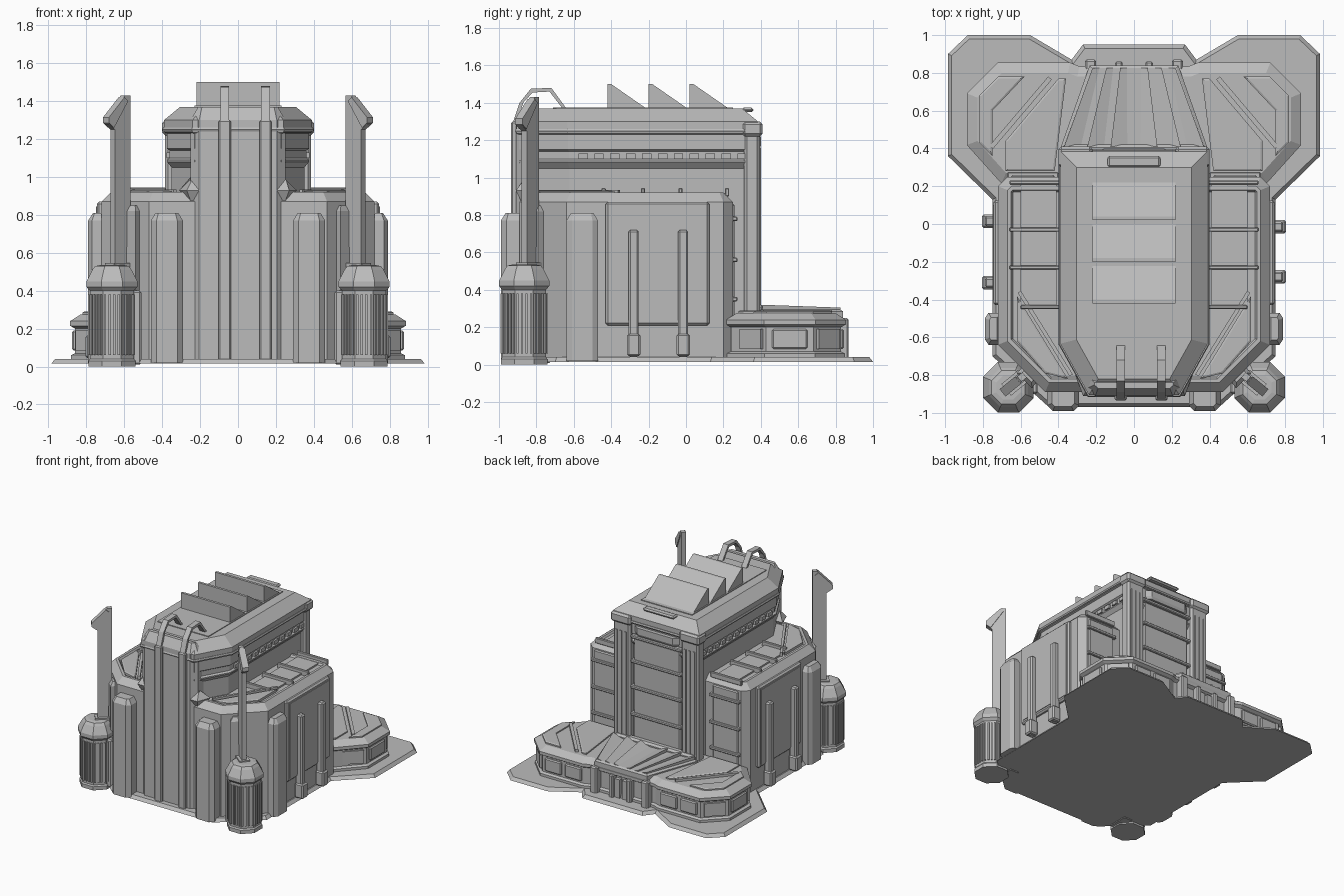
import bpy
import bmesh
from math import cos, sin, pi
from mathutils import Vector

default_cube = bpy.data.objects.get("Cube")
if default_cube:
    bpy.data.objects.remove(default_cube, do_unlink=True)

grey = bpy.data.materials.new("concrete grey")
grey.use_nodes = True
grey.diffuse_color = (.5, .5, .5, 1)
grey.node_tree.nodes["Principled BSDF"].inputs["Base Color"].default_value = grey.diffuse_color


def finish(name, bm):
    """Turn a bmesh into a named, flat shaded object."""
    bmesh.ops.recalc_face_normals(bm, faces=bm.faces)
    mesh = bpy.data.meshes.new(name)
    bm.to_mesh(mesh)
    bm.free()
    mesh.materials.append(grey)
    obj = bpy.data.objects.new(name, mesh)
    bpy.context.collection.objects.link(obj)
    return obj


def skin(name, rings):
    """Join rings of points with walls and close both ends."""
    bm = bmesh.new()
    loops = [[bm.verts.new(p) for p in ring] for ring in rings]
    for low, high in zip(loops, loops[1:]):
        for i in range(len(low)):
            j = (i + 1) % len(low)
            bm.faces.new((low[i], low[j], high[j], high[i]))
    bm.faces.new(loops[0])
    bm.faces.new(loops[-1])
    return finish(name, bm)


def inset(outline, distance):
    """Move every edge of an outline inward by a distance."""
    pts = [Vector(p) for p in outline]
    if sum(a.x * b.y - b.x * a.y for a, b in zip(pts, pts[1:] + pts[:1])) < 0:
        pts.reverse()
    moved = []
    for i, p in enumerate(pts):
        before = (p - pts[i - 1]).normalized()
        after = (pts[(i + 1) % len(pts)] - p).normalized()
        n1 = Vector((-before.y, before.x))
        n2 = Vector((-after.y, after.x))
        moved.append(p + (n1 + n2) * distance / (1 + n1.dot(n2)))
    return moved


def stack(name, outline, steps):
    """Stack insets of a plan outline; each step is (height, inset)."""
    return skin(name, [[(p.x, p.y, z) for p in inset(outline, d)] for z, d in steps])


def both(half):
    """Complete a right half outline with its mirror image."""
    return half + [(-x, y) for x, y in reversed(half)]


def flip(points, side):
    return [(side * x, y) for x, y in points]


def extrude(name, profile, origin, along, thickness):
    """Extrude an upright profile that runs in a horizontal direction."""
    u = Vector((along[0], along[1], 0)).normalized()
    w = Vector((-u.y, u.x, 0)) * thickness / 2
    base = [Vector(origin) + u * a + Vector((0, 0, z)) for a, z in profile]
    return skin(name, [[p - w for p in base], [p + w for p in base]])


def box(name, x, y, z, bevel=0):
    """Box from three (low, high) ranges, with an optional bevel."""
    bm = bmesh.new()
    bmesh.ops.create_cube(bm, size=1)
    for v in bm.verts:
        v.co = [r[0] if c < 0 else r[1] for c, r in zip(v.co, (x, y, z))]
    if bevel:
        bmesh.ops.bevel(bm, geom=bm.edges[:], offset=bevel, segments=1, affect='EDGES')
    return finish(name, bm)


def span(side, a, b):
    return sorted((side * a, side * b))


def around(centre, half):
    return (centre - half, centre + half)


# Ground plate
stack("base_plate", both([(.27, .95), (.33, .87), (.55, 1), (.88, 1), (.985, .9), (.985, .36),
                          (.75, .13), (.75, -.7), (.45, -.97)]), [(.015, 0), (.04, .02)])

# Main hall: wide lower body with a sunken roof
stack("lower_body", both([(.67, .25), (.72, .2), (.72, -.64), (.47, -.89)]),
      [(.03, 0), (.87, 0), (.92, .05), (.92, .07), (.905, .08)])

# Tall central block with overhanging crown
tall = both([(.375, .37), (.375, -.63), (.23, -.89)])
stack("upper_block", tall, [(.03, .025), (1.05, .025), (1.08, 0), (1.09, 0), (1.1, .015), (1.14, .015),
                            (1.15, 0), (1.23, 0), (1.235, -.015), (1.3, -.015), (1.37, .07)])
stack("crown_trim", tall, [(1.24, -.02), (1.25, -.025), (1.26, -.02)])
for side in (-1, 1):
    for i in range(11):
        box("cornice_tooth", span(side, .34, .376), around(-.55 + i * .085, .025), (1.1, 1.13))

# Front spine with two riser pipes that loop over the roof edge
stack("front_spine", both([(.25, -.8), (.25, -.87), (.205, -.91)]), [(.03, 0), (1.3, 0), (1.37, .04)])
arch = [(-.93, 1.28), (-.89, 1.4), (-.83, 1.475), (-.72, 1.48), (-.64, 1.37)]
inner = [(-.91, 1.28), (-.87, 1.4), (-.82, 1.455), (-.73, 1.46), (-.66, 1.37)]
for x in (-.07, .145):
    box("riser_pipe", around(x, .032), (-.935, -.88), (.03, 1.3), .008)
    extrude("pipe_arch", arch + inner[::-1], (x, 0, 0), (0, 1), .045)
for side in (-1, 1):
    stack("spine_shoulder", flip([(.2, -.8), (.2, -.91), (.27, -.91), (.31, -.8)], side),
          [(.87, .03), (.93, 0), (1, .05)])

# Roof tray, cross bars and sawtooth skylights
box("roof_tray", (-.23, .23), (-.71, .25), (1.36, 1.376))
for y in (-.41, -.19, .03):
    extrude("sawtooth_skylight", [(0, 1.36), (0, 1.5), (.02, 1.5), (.2, 1.375), (.2, 1.36)],
            (0, y - .01, 0), (0, 1), .44)
box("roof_back_vent", (-.14, .14), (.3, .36), (1.35, 1.375), .01)

for side in (-1, 1):
    # Wing roof: cross bars and raised corner plate
    for y in (.22, -.03, -.23, -.44):
        box("wing_roof_bar", span(side, .38, .66 if y > -.4 else .6), around(y, .011), (.9, .945), .005)
    box("wing_roof_panel", span(side, .41, .6), (-.43, .21), (.89, .918))
    stack("roof_corner_plate", flip([(.62, -.38), (.62, -.62), (.47, -.79), (.35, -.82)], side),
          [(.9, 0), (.925, 0), (.93, .01)])
    extrude("roof_diagonal_rib", [(-.26, .9), (-.26, .935), (.26, .935), (.26, .9)],
            (side * .47, -.58, 0), (side * .28, .45), .02)

    # Wing rear panels
    box("wing_rear_panel", span(side, .42, .65), (.24, .26), (.06, .86), .008)
    for z in (.35, .56, .78):
        box("wing_rear_bar", span(side, .4, .67), (.24, .275), around(z, .012), .005)

    # Wing side: framed panel, pilasters and buttresses
    box("side_frame", span(side, .7, .745), (-.43, .125), (.21, .87), .012)
    box("side_panel", span(side, .73, .75), (-.4, .1), (.235, .845))
    for y in ((-.28, -.015) if side > 0 else (-.31, .015)):
        box("side_pilaster", span(side, .73, .79), around(y, .027), (.04, .72), .01)
        box("pilaster_foot", span(side, .73, .805), around(y, .036), (.045, .165), .01)
    stack("side_buttress", flip([(.7, -.47), (.77, -.47), (.79, -.5), (.79, -.61), (.77, -.64), (.7, -.64)], side),
          [(.02, 0), (.77, 0), (.81, .025)])
    stack("front_buttress", flip([(.29, -.85), (.29, -.96), (.32, -.99), (.43, -.99), (.46, -.96), (.46, -.85)], side),
          [(.02, 0), (.77, 0), (.81, .025)])
    stack("corner_rib", flip([(.49, -.8), (.54, -.87), (.62, -.79), (.56, -.72)], side),
          [(.02, 0), (.82, 0), (.85, .02)])

    # Rear corner pillars of the tall block
    box("rear_pillar", span(side, .23, .385), (.31, .395), (.05, 1.24), .015)
    for x in (.27, .31, .35):
        box("pillar_flute", span(side, x - .009, x + .009), (.38, .402), (.32, 1.16))
    box("pillar_cap", span(side, .22, .4), (.3, .41), (1.22, 1.3), .015)

# Rear wall of the tall block
box("rear_panel", (-.21, .21), (.33, .375), (.3, 1.12), .01)
for z in (.5, .72, .93, 1.13):
    box("rear_wall_bar", (-.23, .23), (.34, .39), around(z, .013), .006)
stack("rear_lintel", both([(.2, .3), (.2, .37), (.16, .4)]), [(1.15, .01), (1.17, 0), (1.22, 0)])

# Low rear annex with wings
stack("annex", both([(.29, .83), (.34, .85), (.72, .85), (.88, .69), (.88, .42), (.7, .22)]),
      [(.03, 0), (.06, 0), (.07, .02), (.2, .02), (.215, -.005), (.24, -.005), (.275, .05)])
for side in (-1, 1):
    stack("annex_outer_plate", flip([(.75, .36), (.82, .43), (.82, .68), (.72, .78), (.58, .78), (.75, .6)], side),
          [(.26, 0), (.285, 0), (.29, .01)])
    stack("annex_inner_plate", flip([(.42, .28), (.68, .28), (.68, .44), (.4, .77), (.36, .77)], side),
          [(.26, 0), (.285, 0), (.29, .01)])
    extrude("annex_roof_rib", [(-.24, .26), (-.24, .295), (.24, .295), (.24, .26)],
            (side * .6, .59, 0), (side * .34, -.4), .025)
    box("annex_side_panel", span(side, .85, .875), (.46, .65), (.085, .19), .008)
    for x in (.43, .61):
        box("annex_back_panel", span(side, x - .075, x + .075), (.81, .845), (.085, .19), .008)
    for sign in (-1, 1):
        extrude("annex_corner_panel", [(-.08, .085), (-.08, .19), (.08, .19), (.08, .085)],
                (side * .787, .555 + sign * .2, 0), (side, -sign), .035)
    box("door_pillar", span(side, .2, .26), (.78, .87), (.03, .25), .01)
    box("door_jamb", span(side, .06, .1), (.78, .86), (.03, .22), .008)
    box("door_leaf", span(side, .01, .055), (.78, .84), (.04, .19))

# Fan shaped canopy over the rear entrance
stack("canopy", both([(.235, .84), (.39, .4)]), [(.22, .01), (.25, 0), (.285, 0), (.295, .015)])
box("canopy_hinge", (-.36, .36), (.36, .42), (.25, .32), .015)
blades = 6
for i in range(blades):
    a, b = (2 * k / blades - 1 for k in (i, i + 1))
    if i >= blades / 2:
        a, b = b, a
    rings = []
    for reach, y, top in ((.37, .41, .32), (.22, .825, .305)):
        rings.append([(a * reach, y, .27), (b * reach, y, .27), (b * reach, y, .285), (a * reach, y, top)])
    skin("canopy_blade", rings)

# Front corner towers with grilles and blade masts
mast = [(-.04, .5), (.04, .5), (.04, 1.25), (.08, 1.28), (.08, 1.31), (-.03, 1.43),
        (-.065, 1.43), (-.065, .67), (-.04, .63)]
for side in (-1, 1):
    cx, cy = side * .665, -.865
    octagon = [(cx + .145 * cos(pi * (k + .5) / 4), cy + .145 * sin(pi * (k + .5) / 4)) for k in range(8)]
    stack("corner_tower", octagon, [(0, .01), (.03, .01), (.04, .018), (.4, .018), (.42, 0),
                                    (.45, 0), (.51, .03), (.53, .045), (.535, .07)])
    for k in range(8):
        out = Vector((cos(pi * k / 4), sin(pi * k / 4), 0))
        tangent = (-out.y, out.x)
        face = Vector((cx, cy, 0)) + out * .116
        for shift in (-.036, -.012, .012, .036):
            spot = face + Vector((tangent[0], tangent[1], 0)) * shift
            extrude("tower_grille", [(-.006, .06), (-.006, .38), (.006, .38), (.006, .06)], spot, tangent, .02)
    box("tower_link", span(side, .51, .6), (-.9, -.72), (.01, .4), .01)
    along = (side * .77, -.63)
    origin = (side * .63, -.84, 0)
    extrude("mast_foot", [(-.06, .52), (-.06, .545), (.06, .545), (.06, .52)], origin, along, .08)
    extrude("blade_mast", mast, origin, along, .036)
    extrude("mast_head", [(.05, 1.26), (.085, 1.285), (.085, 1.315), (-.02, 1.42), (-.045, 1.4)],
            origin, along, .05)
